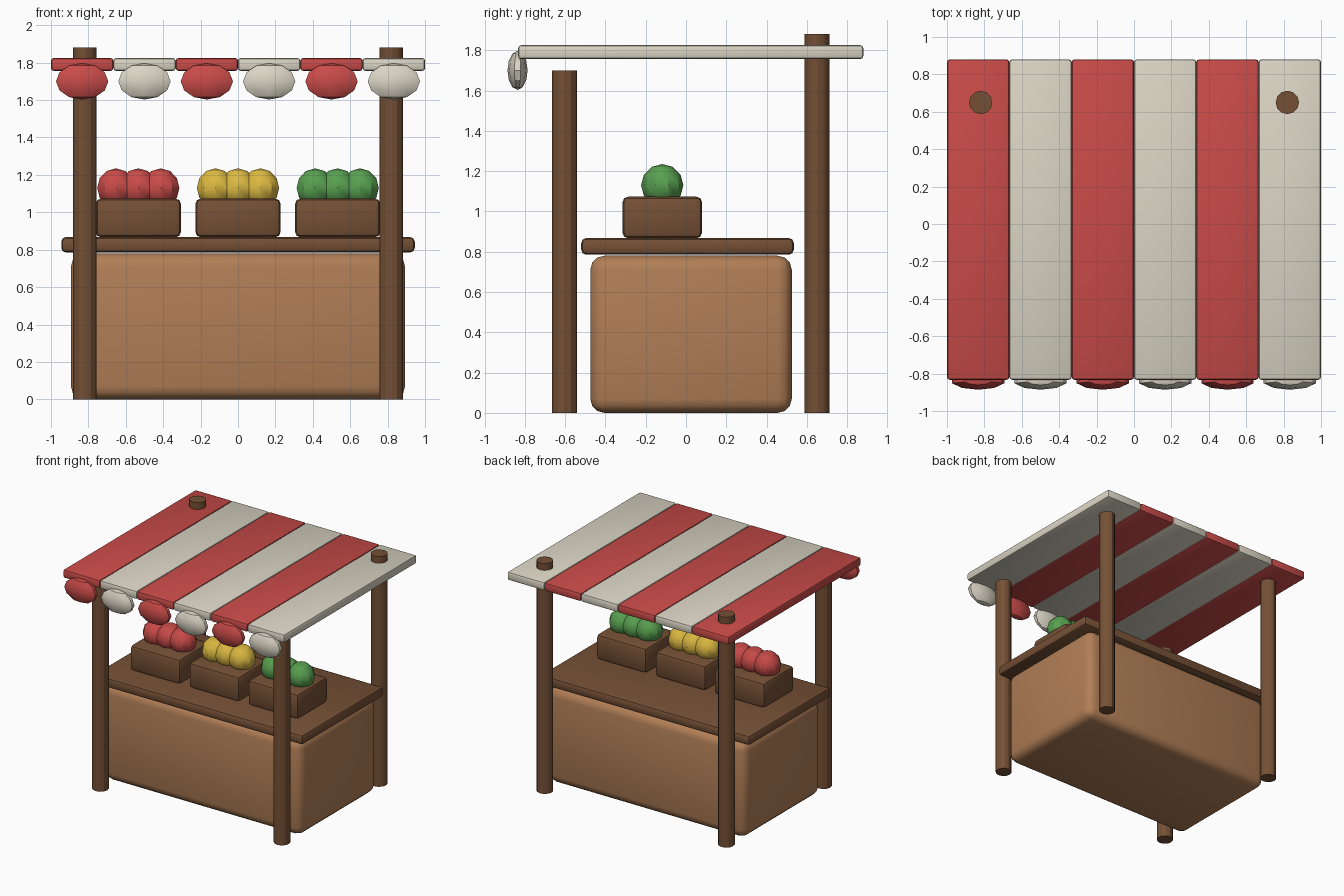
import bpy
import math

if "Cube" in bpy.data.objects:
    bpy.data.objects.remove(bpy.data.objects["Cube"])


def material(name, rgb):
    m = bpy.data.materials.new(name)
    m.diffuse_color = (*rgb, 1)
    m.use_nodes = True
    m.node_tree.nodes["Principled BSDF"].inputs["Base Color"].default_value = m.diffuse_color
    return m


RED = material("red", (0.58, 0.07, 0.065))
CREAM = material("cream", (0.70, 0.66, 0.55))
TAN = material("tan wood", (0.44, 0.21, 0.093))
BROWN = material("brown wood", (0.178, 0.08, 0.036))
YELLOW = material("yellow", (0.71, 0.48, 0.053))
GREEN = material("green", (0.098, 0.35, 0.08))


def finish(name, mat):
    o = bpy.context.object
    o.name = name
    o.data.materials.append(mat)
    bpy.ops.object.shade_smooth_by_angle(angle=math.radians(30))
    return o


def box(name, mat, lo, hi, bevel, segments=2):
    centre = [(a + b) / 2 for a, b in zip(lo, hi)]
    bpy.ops.mesh.primitive_cube_add(size=1, location=centre)
    o = bpy.context.object
    o.scale = [b - a for a, b in zip(lo, hi)]
    bpy.ops.object.transform_apply(location=False, rotation=False, scale=True)
    mod = o.modifiers.new("bevel", "BEVEL")
    mod.width = bevel
    mod.segments = segments
    bpy.ops.object.modifier_apply(modifier=mod.name)
    return finish(name, mat)


def ball(name, mat, loc, scale):
    bpy.ops.mesh.primitive_uv_sphere_add(segments=10, ring_count=6, radius=1, location=loc)
    bpy.context.object.scale = scale
    bpy.ops.object.transform_apply(location=False, rotation=False, scale=True)
    return finish(name, mat)


def post(name, x, y, height):
    bpy.ops.mesh.primitive_cylinder_add(vertices=12, radius=0.0625, depth=height,
                                        location=(x, y, height / 2))
    return finish(name, BROWN)


# Counter body and top
box("counter_body", TAN, (-0.893, -0.475, 0), (0.893, 0.525, 0.78), 0.07, 3)
box("counter_top", BROWN, (-0.945, -0.52, 0.785), (0.945, 0.535, 0.868), 0.025)

# Four posts, the back pair poking through the canopy
for side, x in (("left", -0.82), ("right", 0.82)):
    post(f"front_post_{side}", x, -0.603, 1.70)
    post(f"back_post_{side}", x, 0.65, 1.88)

# Striped canopy with a hanging scallop on each stripe
w = 1 / 3
for i in range(6):
    x = -1 + w * i
    mat = CREAM if i % 2 else RED
    box(f"canopy_stripe_{i + 1}", mat, (x, -0.833, 1.756), (x + w, 0.88, 1.825), 0.015)
    ball(f"canopy_scallop_{i + 1}", mat, (x + w / 2, -0.836, 1.70), (0.147, 0.05, 0.097))

# Crates with a row of fruit in each
for label, cx, mat in (("red", -0.533, RED), ("yellow", 0, YELLOW), ("green", 0.533, GREEN)):
    box(f"{label}_crate", BROWN, (cx - 0.228, -0.316, 0.866), (cx + 0.228, 0.08, 1.074), 0.03)
    for k in (-1, 0, 1):
        ball(f"{label}_fruit_{k + 2}", mat, (cx + 0.12 * k, -0.118, 1.13), (0.105, 0.105, 0.105))
